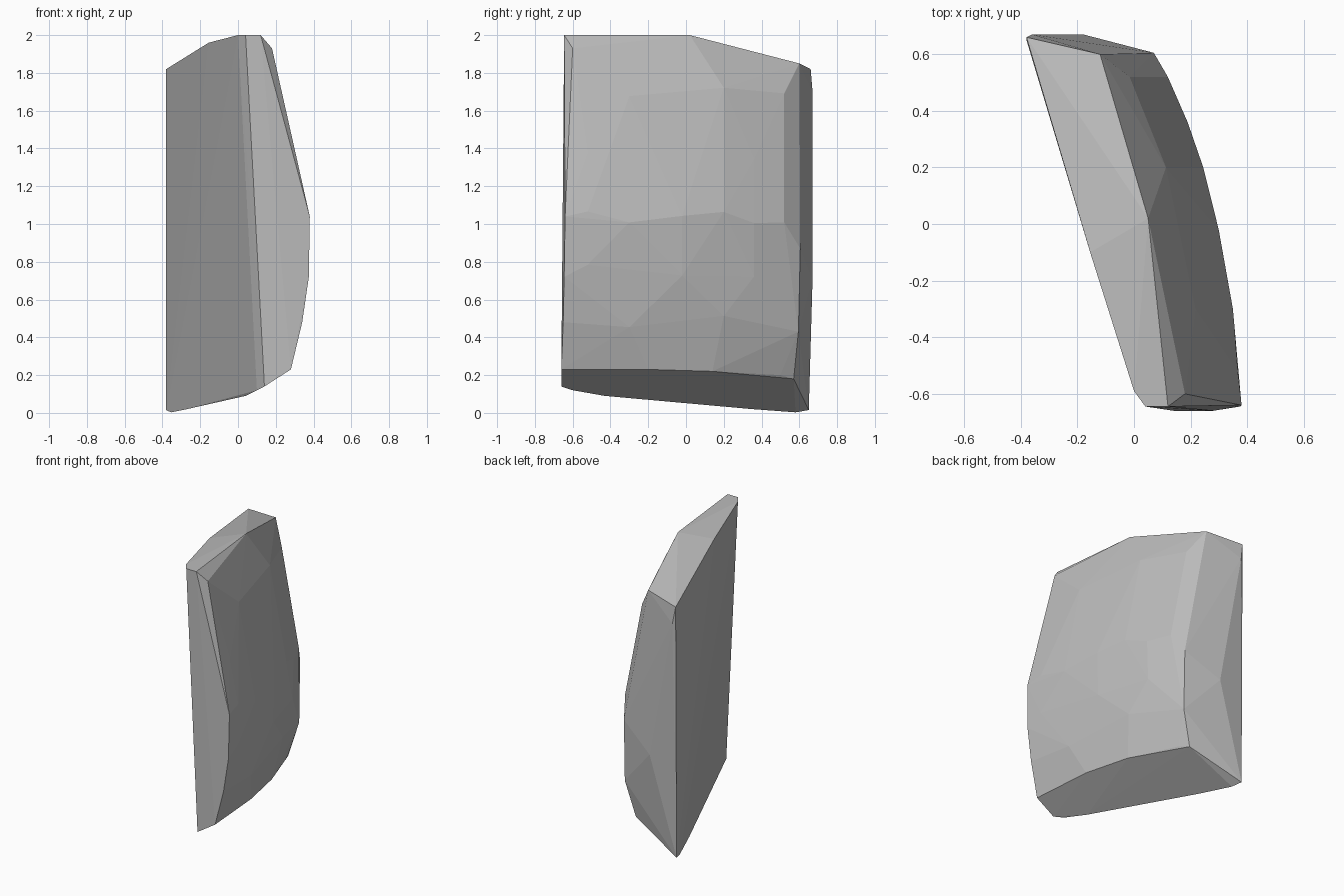
import bpy
import bmesh
import random
from mathutils import Vector

if "Cube" in bpy.data.objects:
    bpy.data.objects.remove(bpy.data.objects["Cube"])

random.seed(4)

# Flat inner side: outline of the broken plane
inner_outline = [
    (-0.38, 0.66, 1.82), (-0.155, -0.1, 1.96), (0.0, -0.59, 2.0), (0.04, -0.645, 2.0),
    (0.14, -0.66, 0.14), (0.10, -0.6, 0.12), (0.04, -0.43, 0.09),
    (-0.27, 0.35, 0.02), (-0.355, 0.58, 0.003), (-0.38, 0.65, 0.015),
]
# Front end: curved edge between end cut and outer skin
front_edge = [
    (0.12, -0.645, 2.0), (0.18, -0.6, 1.93), (0.38, -0.64, 1.04),
    (0.375, -0.645, 0.72), (0.34, -0.65, 0.48), (0.28, -0.66, 0.23),
]
# Back end: edge of the outer skin and the slight bulge of the end cut
back_edge = [
    (-0.12, 0.6, 1.85), (0.07, 0.605, 0.87), (0.07, 0.595, 0.43),
    (0.0, 0.57, 0.18), (-0.18, 0.67, 0.71), (-0.36, 0.67, 1.7),
]
# Top ridge and lower rim of the outer skin
rims = [(0.05, 0.02, 2.0), (0.245, -0.2, 0.23), (0.17, 0.14, 0.22), (0.035, 0.5, 0.2)]

# Outer skin: plan curve (y, x) combined with how far it leans in by height (z, drop)
plan_curve = [(0.52, 0.12), (0.36, 0.19), (0.2, 0.25), (-0.02, 0.30), (-0.3, 0.35), (-0.52, 0.372)]
lean = [(0.48, 0.04), (0.75, 0.005), (1.04, 0.0), (1.35, 0.068), (1.7, 0.137)]


def interpolate(table, value):
    rows = sorted(table)
    for (a, fa), (b, fb) in zip(rows, rows[1:]):
        if value <= b:
            return fa + (fb - fa) * (value - a) / (b - a)
    return rows[-1][1]


skin = []
for i, (y, _) in enumerate(plan_curve):
    for j, (z, _) in enumerate(lean):
        if (i + j) % 2 and j != 2:      # staggered facets
            continue
        zz = z + random.uniform(-0.04, 0.04)
        skin.append((interpolate(plan_curve, y) - interpolate(lean, max(zz, 0.48)), y, zz))

# Chipped stone slab as one faceted hull
bm = bmesh.new()
for p in inner_outline + front_edge + back_edge + rims + skin:
    bm.verts.new(Vector(p))
bmesh.ops.convex_hull(bm, input=bm.verts[:])
loose = [v for v in bm.verts if not v.link_faces]
bmesh.ops.delete(bm, geom=loose, context='VERTS')
bmesh.ops.recalc_face_normals(bm, faces=bm.faces[:])

mesh = bpy.data.meshes.new("stone_slab")
bm.to_mesh(mesh)
bm.free()

stone = bpy.data.materials.new("stone_gray")
stone.diffuse_color = (0.5, 0.5, 0.5, 1.0)
stone.use_nodes = True
stone.node_tree.nodes["Principled BSDF"].inputs["Base Color"].default_value = stone.diffuse_color
mesh.materials.append(stone)

slab = bpy.data.objects.new("stone_slab", mesh)
bpy.context.collection.objects.link(slab)
